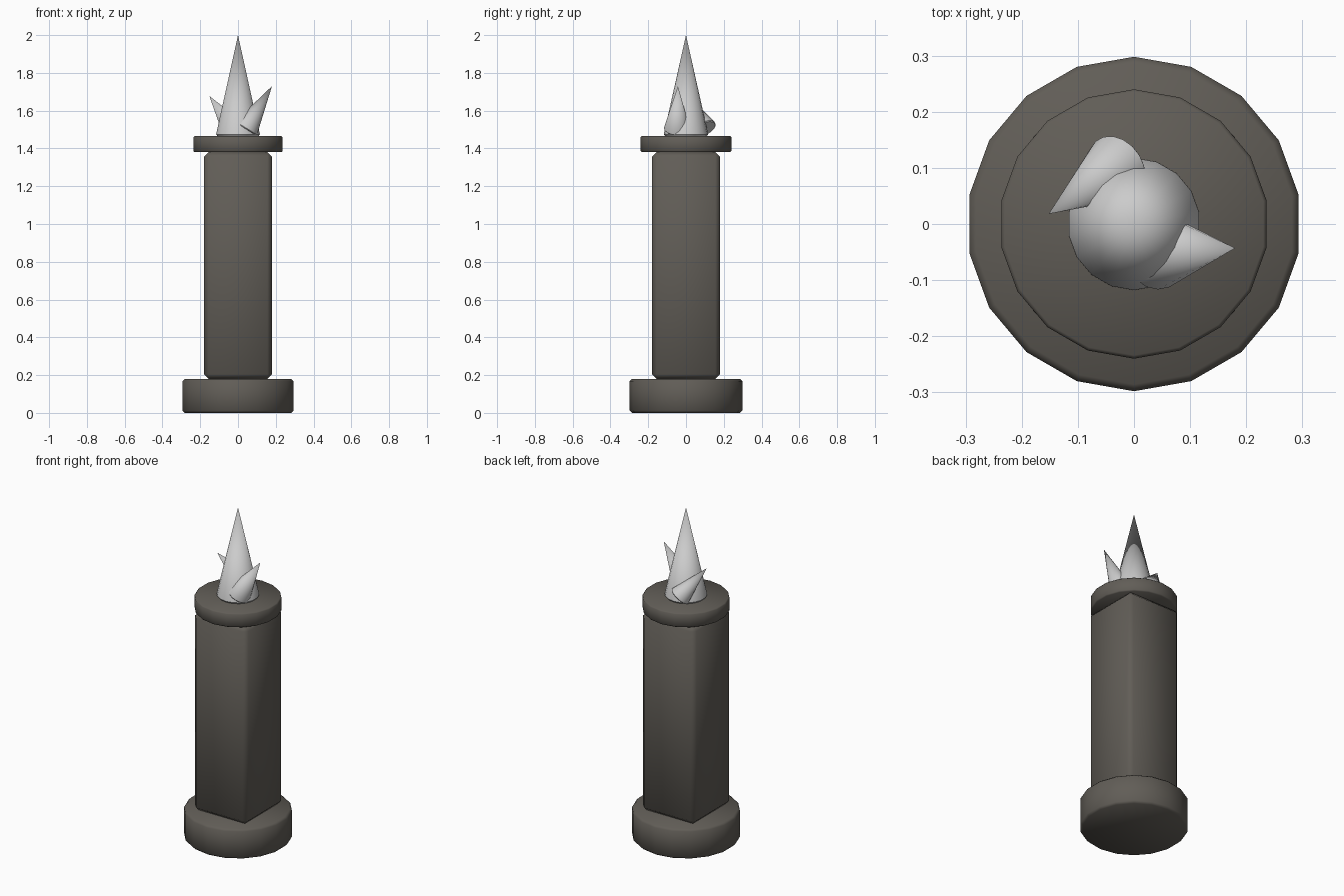
import bpy, math
from mathutils import Vector

if "Cube" in bpy.data.objects:
    bpy.data.objects.remove(bpy.data.objects["Cube"])

stone = bpy.data.materials.new("dark_stone")
stone.diffuse_color = (0.12, 0.11, 0.095, 1)
stone.use_nodes = True
stone.node_tree.nodes["Principled BSDF"].inputs["Base Color"].default_value = stone.diffuse_color


def finish(name, bevel, mat=None):
    """Name, chamfer and smooth the active primitive."""
    ob = bpy.context.object
    ob.name = name
    bpy.ops.object.transform_apply(location=False, rotation=False, scale=True)
    m = ob.modifiers.new("chamfer", 'BEVEL')
    m.width = bevel
    m.segments = 1
    m.limit_method = 'ANGLE'
    m.angle_limit = math.radians(50)
    bpy.ops.object.modifier_apply(modifier=m.name)
    bpy.ops.object.shade_smooth_by_angle(angle=math.radians(50))
    if mat:
        ob.data.materials.append(mat)
    return ob


def disc(name, r, z0, z1, bevel):
    bpy.ops.mesh.primitive_cylinder_add(vertices=18, radius=r, depth=z1 - z0,
                                        location=(0, 0, (z0 + z1) / 2))
    return finish(name, bevel, stone)


def shard(name, base, tip, r, bevel):
    """Cone whose base centre and tip are given points."""
    base, tip = Vector(base), Vector(tip)
    axis = tip - base
    bpy.ops.mesh.primitive_cone_add(vertices=18, radius1=r, radius2=0,
                                    depth=axis.length, location=(base + tip) / 2)
    ob = finish(name, bevel)
    ob.rotation_mode = 'QUATERNION'
    ob.rotation_quaternion = Vector((0, 0, 1)).rotation_difference(axis)
    return ob


# Round plinth and cap
disc("plinth", 0.298, 0.0, 0.18, 0.012)
disc("cap", 0.24, 1.38, 1.465, 0.006)

# Square shaft
bpy.ops.mesh.primitive_cube_add(size=1, location=(0, 0, 0.78))
bpy.context.object.scale = (0.36, 0.36, 1.2)
finish("shaft", 0.025, stone)

# Crystal cluster
shard("main_crystal", (0, 0, 1.465), (0, 0, 2.0), 0.12, 0.01)
shard("right_crystal", (0.04, -0.048, 1.503), (0.18, -0.043, 1.73), 0.07, 0.005)
shard("left_crystal", (-0.028, 0.102, 1.505), (-0.152, 0.018, 1.678), 0.062, 0.005)
